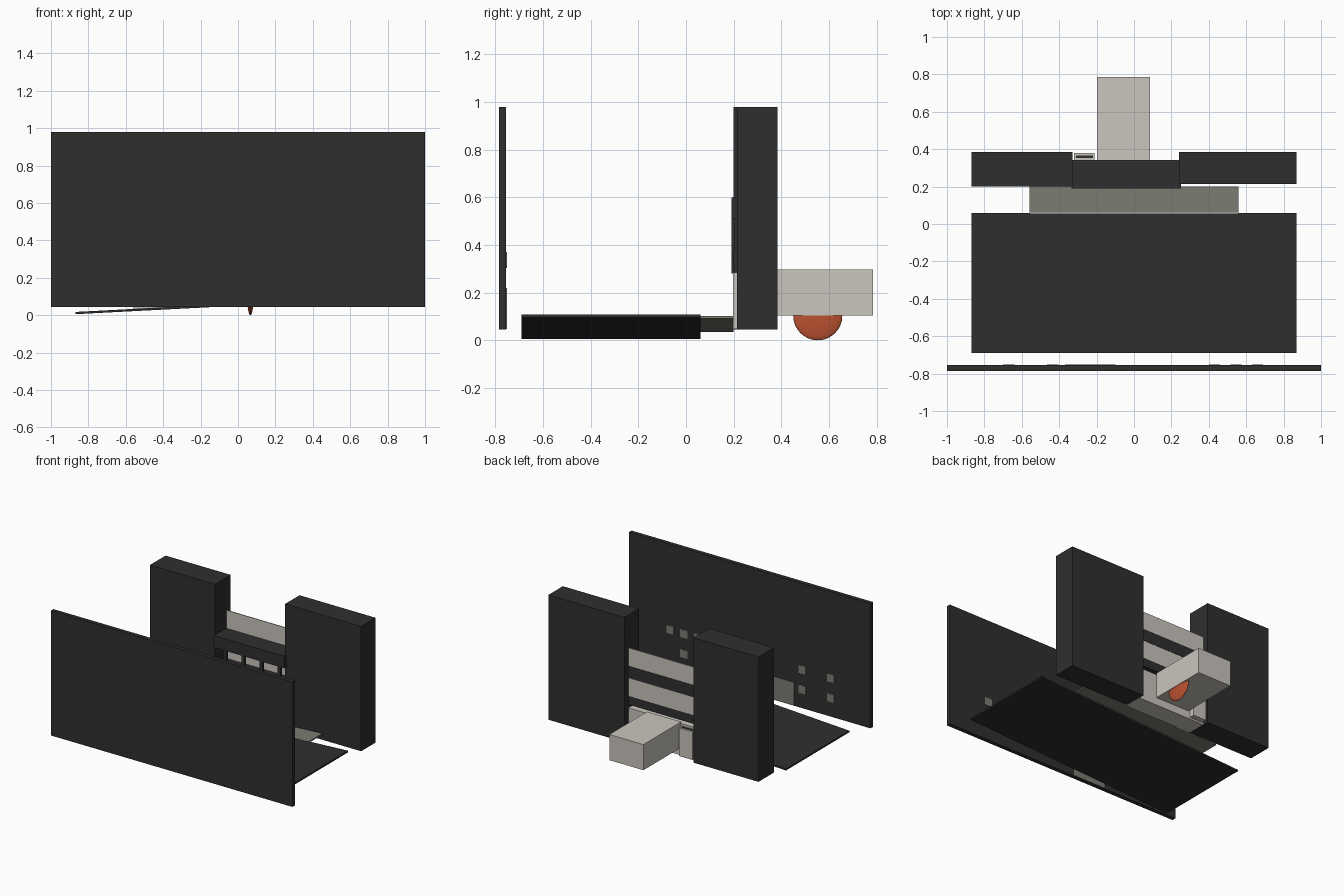
import bpy, math
from mathutils import Vector

if "Cube" in bpy.data.objects:
    bpy.data.objects.remove(bpy.data.objects["Cube"])


def material(name, rgb):
    m = bpy.data.materials.new(name)
    m.diffuse_color = (*rgb, 1)
    m.use_nodes = True
    m.node_tree.nodes["Principled BSDF"].inputs["Base Color"].default_value = m.diffuse_color
    return m


DARK = material("charcoal", (0.028, 0.028, 0.028))
PALE = material("pale_stone", (0.59, 0.56, 0.51))
GREY = material("mid_grey", (0.20, 0.20, 0.17))
ORANGE = material("burnt_orange", (0.50, 0.085, 0.03))


def box(name, x, y, z, mat, slope=0.0):
    """Box from (min, max) ranges; slope raises z along x."""
    verts = [(a, b, c + slope * a) for a in x for b in y for c in z]
    faces = [(0, 1, 3, 2), (4, 6, 7, 5), (0, 4, 5, 1),
             (2, 3, 7, 6), (0, 2, 6, 4), (1, 5, 7, 3)]
    me = bpy.data.meshes.new(name)
    me.from_pydata(verts, [], faces)
    me.materials.append(mat)
    ob = bpy.data.objects.new(name, me)
    bpy.context.collection.objects.link(ob)
    return ob


# Front wall with small window plates and a door on its inner side
box("front_wall", (-1, 1), (-0.785, -0.755), (0.045, 0.98), DARK)
for i, (x, z) in enumerate([(0.66, 0.34), (0.545, 0.34), (0.43, 0.34), (0.545, 0.19),
                            (-0.435, 0.333), (-0.67, 0.333),
                            (-0.435, 0.185), (-0.67, 0.185)]):
    box(f"wall_window_{i}", (x - 0.03, x + 0.03), (-0.756, -0.752),
        (z - 0.03, z + 0.03), GREY)
box("wall_door", (-0.37, -0.10), (-0.756, -0.752), (0.047, 0.22), GREY)

# Tilted floor and the grey threshold behind it
TILT = 0.052
box("floor", (-0.87, 0.87), (-0.69, 0.06), (0.051, 0.063), DARK, TILT)
box("threshold", (-0.56, 0.56), (0.061, 0.20), (0.063, 0.073), GREY, TILT)
box("threshold_edge", (-0.56, 0.56), (0.053, 0.061), (0.064, 0.074), PALE, TILT)

# Two towers
box("left_tower", (-0.87, -0.33), (0.20, 0.385), (0.045, 0.98), DARK)
box("right_tower", (0.24, 0.87), (0.215, 0.385), (0.045, 0.98), DARK)

# Stacked bands between the towers
SPAN = (-0.332, 0.245)
box("upper_back_board", SPAN, (0.334, 0.340), (0.60, 0.735), PALE)
box("upper_ledge", (-0.335, 0.25), (0.19, 0.342), (0.51, 0.60), DARK)
box("middle_back_board", SPAN, (0.334, 0.340), (0.375, 0.51), PALE)
box("lower_ledge", SPAN, (0.20, 0.34), (0.31, 0.375), DARK)
box("counter", SPAN, (0.197, 0.34), (0.047, 0.285), PALE)

# Upright bars in the opening
for i in range(4):
    x = -0.24 + 0.149 * i
    box(f"opening_bar_{i}", (x - 0.012, x + 0.012), (0.19, 0.205), (0.28, 0.515), DARK)

# Small rear block with a dark slot on top
box("rear_block", (-0.32, -0.21), (0.34, 0.38), (0.06, 0.27), PALE)
box("rear_block_slot", (-0.31, -0.22), (0.352, 0.366), (0.268, 0.274), DARK)

# Rear arm with a flattened wheel beneath
box("rear_arm", (-0.197, 0.086), (0.338, 0.785), (0.105, 0.297), PALE)
bpy.ops.mesh.primitive_uv_sphere_add(segments=32, ring_count=16, radius=0.103,
                                     location=(0.066, 0.553, 0.103))
wheel = bpy.context.object
wheel.name = "wheel"
wheel.scale.x = 0.17
wheel.data.materials.append(ORANGE)
bpy.ops.object.shade_smooth()
